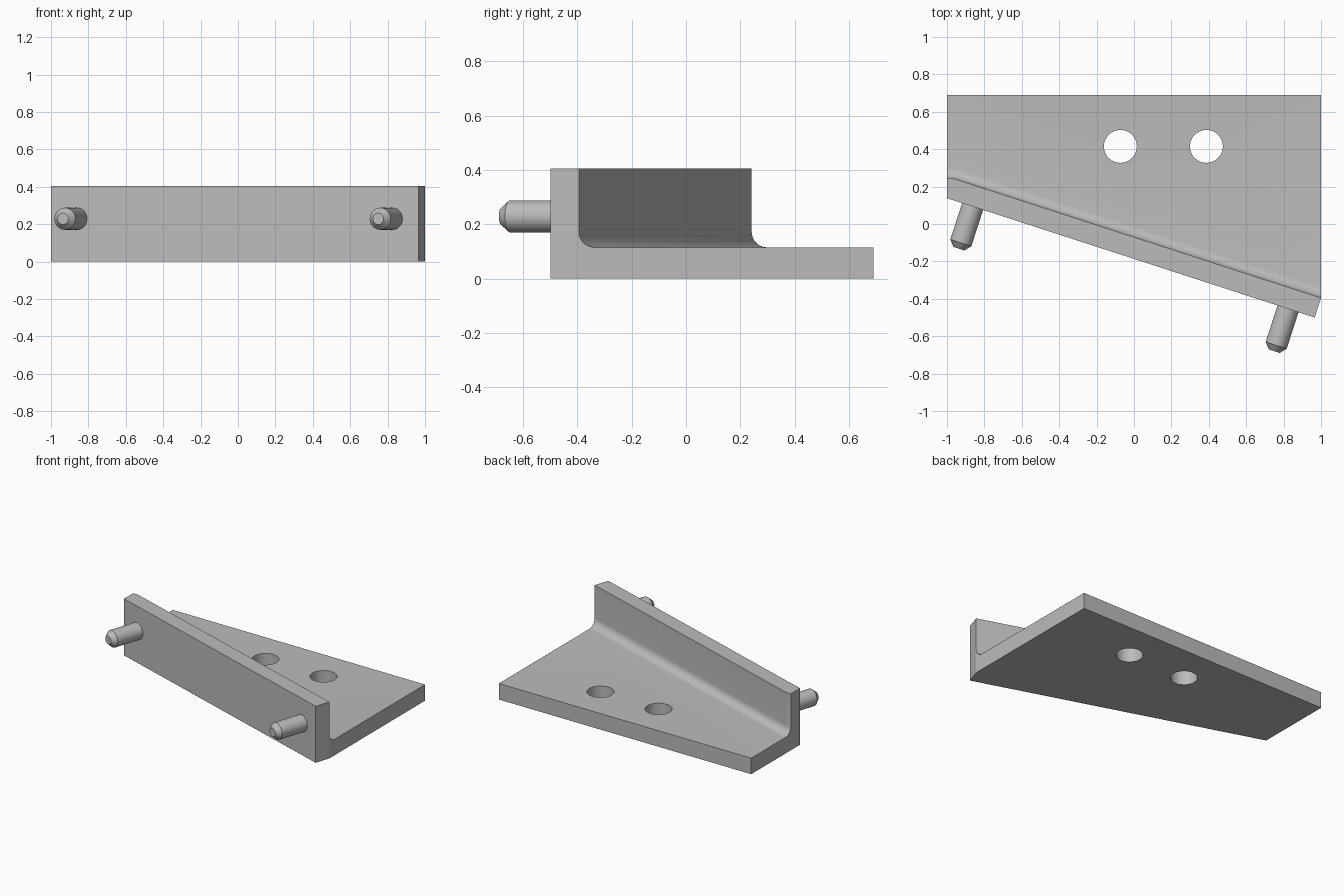
import bpy, bmesh
from math import sin, cos, tan, radians, pi
from mathutils import Matrix, Vector

cube = bpy.data.objects.get("Cube")
if cube:
    bpy.data.objects.remove(cube)

SLANT = radians(18)
BACK_Y, PLATE_Z, WALL_Z = 0.69, 0.115, 0.405
FILLET, STEPS = 0.057, 8

grey = bpy.data.materials.new("light grey metal")
grey.use_nodes = True
colour = (0.5, 0.5, 0.5, 1)
grey.diffuse_color = colour
grey.node_tree.nodes["Principled BSDF"].inputs["Base Color"].default_value = colour


def make_object(name, bm):
    bmesh.ops.recalc_face_normals(bm, faces=bm.faces)
    mesh = bpy.data.meshes.new(name)
    bm.to_mesh(mesh)
    bm.free()
    mesh.materials.append(grey)
    obj = bpy.data.objects.new(name, mesh)
    bpy.context.collection.objects.link(obj)
    return obj


def activate(obj):
    bpy.ops.object.select_all(action='DESELECT')
    obj.select_set(True)
    bpy.context.view_layer.objects.active = obj


# Inner wall path: a short straight piece, then the slanted run
INNER_END = Vector((1.0, -0.395))
FLAT_Y = 0.242


def inner_point(station, offset):
    """Point of the inner wall path at a station, pushed towards the back."""
    y_end = INNER_END.y + offset / cos(SLANT)
    if station == 0:
        return -1.0, FLAT_Y + offset
    if station == 1:
        return 1.0 - (FLAT_Y + offset - y_end) / tan(SLANT), FLAT_Y + offset
    return 1.0, y_end


def section(station):
    """Angle profile: wall, fillet and plate."""
    outer = [(-1.0, 0.138), (-0.966, 0.138 - 0.034 * tan(SLANT)), (0.966, -0.5)][station]
    inner = inner_point(station, 0)
    back = (inner[0], BACK_Y)
    pts = [(*outer, 0), (*outer, WALL_Z), (*inner, WALL_Z)]
    for i in range(STEPS + 1):
        a = i / STEPS * pi / 2
        pts.append((*inner_point(station, FILLET * (1 - cos(a))),
                    PLATE_Z + FILLET * (1 - sin(a))))
    return pts + [(*back, PLATE_Z), (*back, 0), (*inner, 0)]


# Angled bracket body
bm = bmesh.new()
rings = [[bm.verts.new(p) for p in section(s)] for s in range(3)]
for a, b in zip(rings, rings[1:]):
    for i in range(len(a)):
        j = (i + 1) % len(a)
        bm.faces.new((a[i], a[j], b[j], b[i]))
for ring in (rings[0], rings[-1]):
    bm.faces.new(ring[:3] + ring[-1:])
    bm.faces.new(ring[2:])
bracket = make_object("angled_bracket", bm)

# Two through holes in the plate
for x in (-0.073, 0.387):
    bm = bmesh.new()
    bmesh.ops.create_cone(bm, cap_ends=True, segments=48, radius1=0.088, radius2=0.088,
                          depth=1, matrix=Matrix.Translation((x, 0.415, 0)))
    cutter = make_object("hole_cutter", bm)
    cutter.hide_render = True
    activate(bracket)
    mod = bracket.modifiers.new("hole", 'BOOLEAN')
    mod.operation, mod.solver, mod.object = 'DIFFERENCE', 'EXACT', cutter
    bpy.ops.object.modifier_apply(modifier=mod.name)
    bpy.data.objects.remove(cutter)


# Locating pins with chamfered tips, square to the slanted wall
def make_pin(name, tip):
    radius, chamfer, length, sunk = 0.059, 0.033, 0.24, 0.03
    shank = length + sunk - chamfer
    bm = bmesh.new()
    bmesh.ops.create_cone(bm, cap_ends=True, segments=40, radius1=radius, radius2=radius,
                          depth=shank, matrix=Matrix.Translation((0, 0, -chamfer - shank / 2)))
    end = max(bm.faces, key=lambda f: f.calc_center_median().z)
    new = bmesh.ops.extrude_face_region(bm, geom=[end])["geom"]
    bmesh.ops.delete(bm, geom=[end], context='FACES_ONLY')
    for v in [g for g in new if isinstance(g, bmesh.types.BMVert)]:
        v.co = (v.co.x * 0.52, v.co.y * 0.52, 0)
    axis = Vector((-sin(SLANT), -cos(SLANT), 0))
    bm.transform(Matrix.Translation(tip) @ axis.to_track_quat('Z', 'Y').to_matrix().to_4x4())
    return make_object(name, bm)


pins = [make_pin("right_pin", (-0.936, -0.132, 0.229)),
        make_pin("left_pin", (0.75, -0.68, 0.229))]

for obj in [bracket] + pins:
    activate(obj)
    bpy.ops.object.shade_smooth_by_angle(angle=radians(15))
